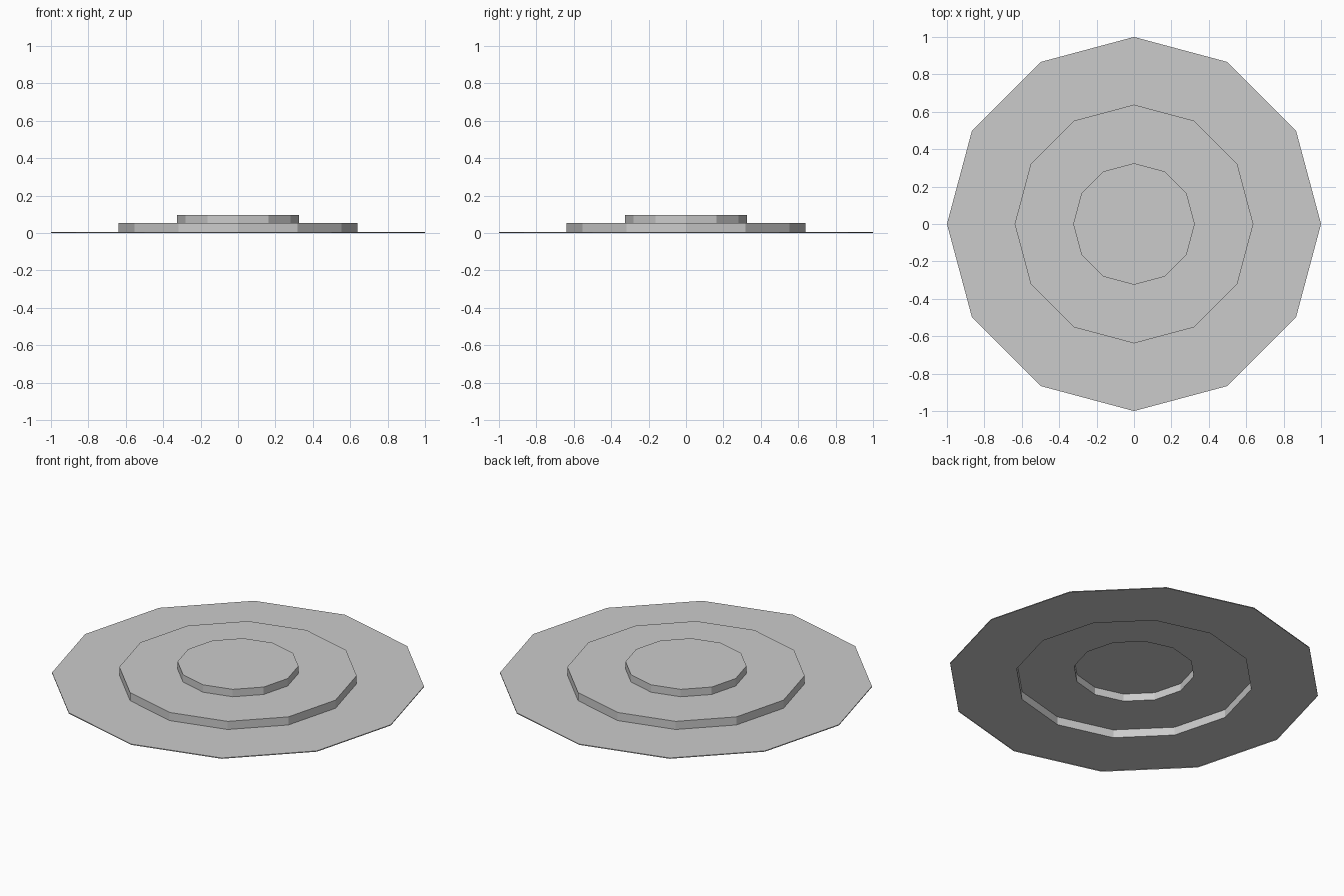
import bpy, bmesh, math

if "Cube" in bpy.data.objects:
    bpy.data.objects.remove(bpy.data.objects["Cube"])

SIDES = 12
# stepped profile (radius, height), from the top cap down to the rim
PROFILE = [(0.325, 0.097), (0.325, 0.053), (0.638, 0.053),
           (0.638, 0.005), (1.0, 0.005), (1.0, 0.0)]


def ring(bm, r, z):
    step = 2 * math.pi / SIDES
    return [bm.verts.new((r * math.cos(i * step), r * math.sin(i * step), z))
            for i in range(SIDES)]


bm = bmesh.new()
rings = [ring(bm, r, z) for r, z in PROFILE]

# flat top cap
bm.faces.new(rings[0])

# walls and treads, an open shell hollow underneath
for upper, lower in zip(rings, rings[1:]):
    for i in range(SIDES):
        j = (i + 1) % SIDES
        bm.faces.new((upper[i], lower[i], lower[j], upper[j]))

mesh = bpy.data.meshes.new("stepped_disc")
bm.to_mesh(mesh)
bm.free()
bpy.context.collection.objects.link(bpy.data.objects.new("stepped_disc", mesh))
